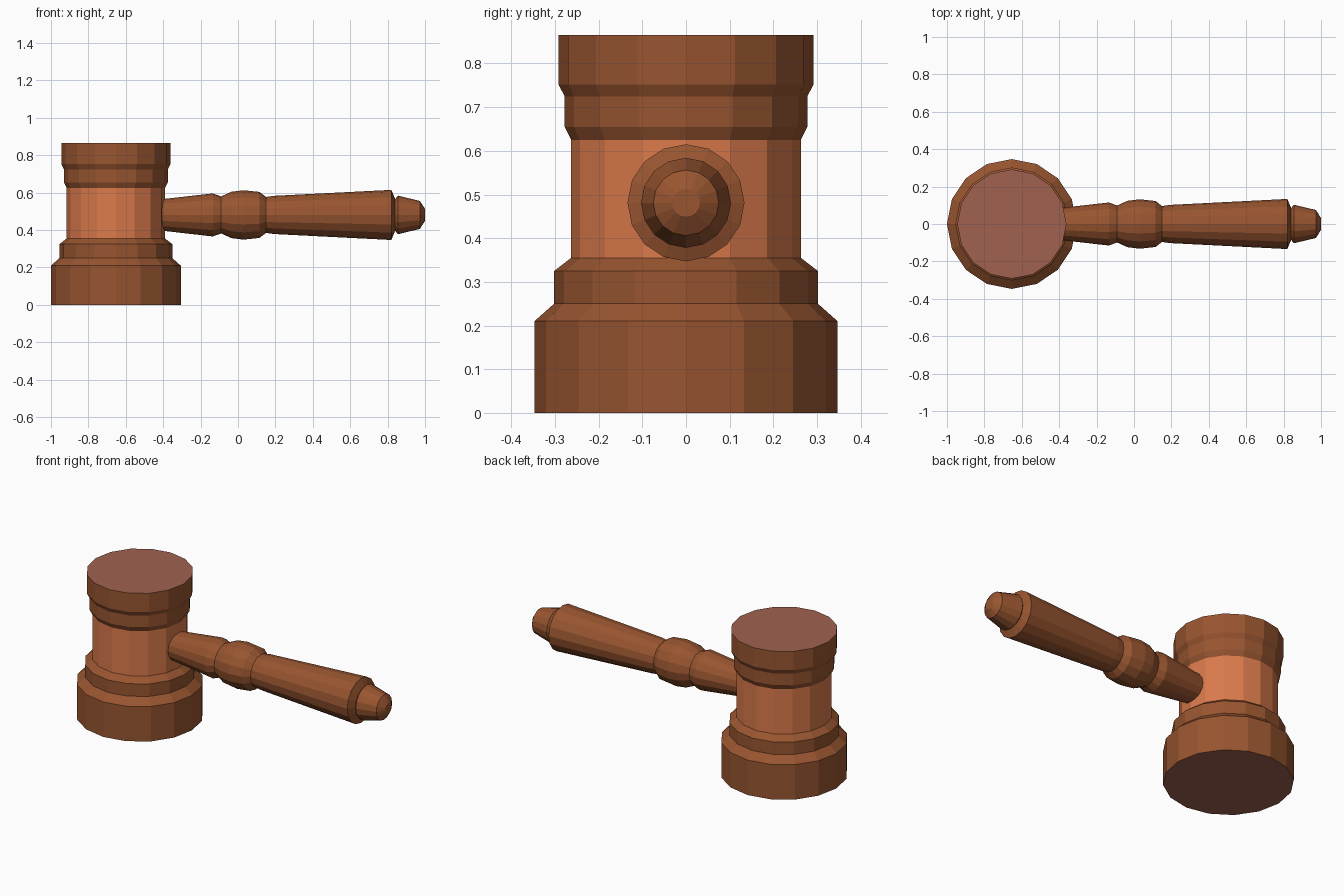
import bpy, bmesh, math
from mathutils import Matrix

old = bpy.data.objects.get("Cube")
if old:
    bpy.data.objects.remove(old, do_unlink=True)

SIDES = 16


def material(name, rgb):
    m = bpy.data.materials.new(name)
    m.use_nodes = True
    lin = [((c / 255 + 0.055) / 1.055) ** 2.4 for c in rgb] + [1]
    m.diffuse_color = lin
    m.node_tree.nodes["Principled BSDF"].inputs["Base Color"].default_value = lin
    return m


wood = material("brown wood", (152, 85, 48))
light = material("light wood", (218, 122, 75))
pad = material("striking pad", (160, 97, 80))


def turned(name, profile, mats, matrix, rule=None):
    """Lathe a (height, radius) profile around z and cap both ends."""
    bm = bmesh.new()
    rings = []
    for h, r in profile:
        rings.append([bm.verts.new((r * math.cos(a), r * math.sin(a), h))
                      for a in (math.tau * i / SIDES for i in range(SIDES))])
    for low, high in zip(rings, rings[1:]):
        for i in range(SIDES):
            j = (i + 1) % SIDES
            bm.faces.new((low[i], low[j], high[j], high[i]))
    bm.faces.new(rings[0][::-1])
    bm.faces.new(rings[-1])
    if rule:
        for f in bm.faces:
            f.normal_update()
            f.material_index = rule(f)
    mesh = bpy.data.meshes.new(name)
    bm.to_mesh(mesh)
    bm.free()
    for m in mats:
        mesh.materials.append(m)
    ob = bpy.data.objects.new(name, mesh)
    ob.matrix_world = matrix
    bpy.context.collection.objects.link(ob)
    return ob


def head_rule(f):
    # flat ends are pads, the plain waist is the lighter wood
    if abs(f.normal.z) > 0.99:
        return 2
    return 1 if 0.36 < f.calc_center_median().z < 0.62 else 0


# Mallet head: wide foot, stepped rings, waist, upper rings
turned("mallet_head",
       [(0, .347), (.21, .347), (.25, .302), (.325, .302), (.355, .263),
        (.625, .263), (.655, .278), (.725, .278), (.752, .292), (.865, .292)],
       [wood, light, pad], Matrix.Translation((-.653, 0, 0)), head_rule)

# Handle: tapered neck, round bead, flared grip and end knob
turned("handle",
       [(-.45, .08), (-.40, .085), (-.135, .115), (-.09, .099), (-.035, .124),
        (.03, .132), (.115, .123), (.15, .096), (.19, .102), (.82, .134),
        (.84, .085), (.855, .103), (.972, .075), (1, .032)],
       [wood], Matrix.Translation((0, 0, .481)) @ Matrix.Rotation(math.pi / 2, 4, 'Y'))
